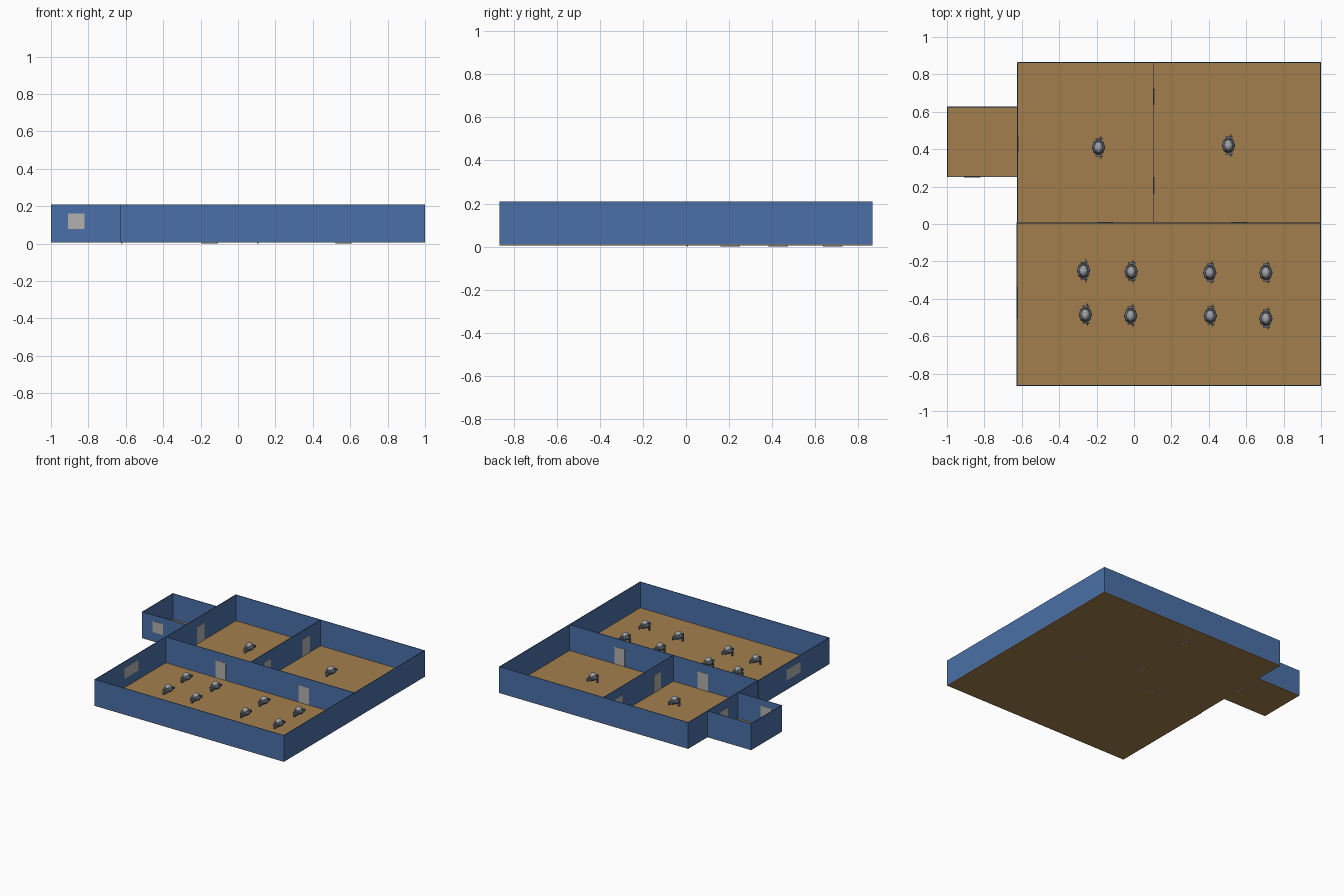
import bpy, bmesh
from mathutils import Vector, Matrix

if "Cube" in bpy.data.objects:
    bpy.data.objects.remove(bpy.data.objects["Cube"])


def material(name, rgb):
    m = bpy.data.materials.new(name)
    m.diffuse_color = (*rgb, 1)
    m.use_nodes = True
    m.node_tree.nodes["Principled BSDF"].inputs["Base Color"].default_value = m.diffuse_color
    return m


BLUE = material("wall blue", (0.069, 0.160, 0.385))
BROWN = material("floor brown", (0.370, 0.212, 0.076))
PANEL = material("panel grey", (0.45, 0.44, 0.43))
LIGHT = material("light metal", (0.36, 0.38, 0.40))
DARK = material("dark metal", (0.13, 0.15, 0.19))

Z0, Z1, T = 0.008, 0.21, 0.005      # floor level, wall top, wall thickness


def finish(name, bm, mats):
    me = bpy.data.meshes.new(name)
    bm.to_mesh(me)
    bm.free()
    for m in mats:
        me.materials.append(m)
    ob = bpy.data.objects.new(name, me)
    bpy.context.collection.objects.link(ob)
    return ob


def add_box(bm, lo, hi, mat=0):
    lo, hi = Vector(lo), Vector(hi)
    d = hi - lo
    r = bmesh.ops.create_cube(bm, size=1, matrix=Matrix.Translation((lo + hi) / 2) @ Matrix.Diagonal((*d, 1)))
    for f in {f for v in r["verts"] for f in v.link_faces}:
        f.material_index = mat


def box(name, lo, hi, mat):
    bm = bmesh.new()
    add_box(bm, lo, hi)
    return finish(name, bm, [mat])


# Floors
rooms = {"hall": (-0.628, -0.865, 1, 0.003), "left_room": (-0.624, 0.003, 0.105, 0.865),
         "right_room": (0.105, 0.003, 1, 0.865), "porch": (-1, 0.25, -0.624, 0.628)}
for name, (x0, y0, x1, y1) in rooms.items():
    box(name + "_floor", (x0, y0, Z0 - 0.003), (x1, y1, Z0 + 0.001), BROWN)

# Walls, thin, open above
walls = {
    "front_wall": (-0.628, -0.865, 1, -0.865 + T),
    "back_wall": (-0.624, 0.865 - T, 1, 0.865),
    "right_wall": (1 - T, -0.865 + T, 1, 0.865 - T),
    "hall_left_wall": (-0.628, -0.865 + T, -0.628 + T, 0.003),
    "room_left_wall": (-0.625, 0.003 + T, -0.625 + T, 0.865 - T),
    "middle_wall": (-0.628, 0.003, 1 - T, 0.003 + T),
    "room_divider": (0.103, 0.003 + T, 0.103 + T, 0.865 - T),
    "porch_front_wall": (-1, 0.25, -0.625, 0.25 + T),
    "porch_back_wall": (-1, 0.628 - T, -0.625, 0.628),
    "porch_left_wall": (-1, 0.25 + T, -1 + T, 0.628 - T),
}
for name, (x0, y0, x1, y1) in walls.items():
    box(name, (x0, y0, Z0), (x1, y1, Z1), BLUE)

# Doors and windows: thin plates that show on both wall faces
P = 0.004
for i, x in enumerate((-0.195, 0.52)):
    box(f"hall_door_{i}", (x, 0.0055 - P, 0), (x + 0.088, 0.0055 + P, 0.143), PANEL)
for i, (x, y) in enumerate(((0.1055, 0.16), (0.1055, 0.635), (-0.6225, 0.382))):
    box(f"room_door_{i}", (x - P, y, 0), (x + P, y + 0.09, 0.143), PANEL)
box("hall_window", (-0.6255 - P, -0.505, 0.078), (-0.6255 + P, -0.335, 0.162), PANEL)
box("porch_window", (-0.91, 0.2525 - P, 0.078), (-0.82, 0.2525 + P, 0.162), PANEL)


# Hovering machine: faceted body with dome, side arms and a hanging grip
def hover_unit(name, x, y):
    bm = bmesh.new()

    def ball(c, r, mat, seg=8, rings=6):
        res = bmesh.ops.create_uvsphere(bm, u_segments=seg, v_segments=rings, radius=1,
                                        matrix=Matrix.Translation(c) @ Matrix.Diagonal((*r, 1)))
        for f in {f for v in res["verts"] for f in v.link_faces}:
            f.material_index = mat

    ball((0, 0, 0.088), (0.036, 0.042, 0.021), 1)
    ball((0, 0, 0.103), (0.024, 0.030, 0.021), 0)
    for s in (-1, 1):
        add_box(bm, (-0.016, s * 0.043 - 0.005, 0.078), (0.022, s * 0.043 + 0.005, 0.094), 1)
        add_box(bm, (0.008, s * 0.052 - 0.007, 0.074), (0.015, s * 0.052 + 0.007, 0.084), 1)
    add_box(bm, (-0.030, -0.026, 0.046), (-0.016, -0.014, 0.08), 1)
    ob = finish(name, bm, [LIGHT, DARK])
    ob.location = (x, y, 0)


spots = [(-0.19, 0.41), (0.505, 0.42), (-0.27, -0.25), (-0.015, -0.255), (0.405, -0.26),
         (0.705, -0.26), (-0.26, -0.485), (-0.018, -0.49), (0.408, -0.49), (0.705, -0.505)]
for i, (x, y) in enumerate(spots):
    hover_unit(f"hover_unit_{i}", x, y)
